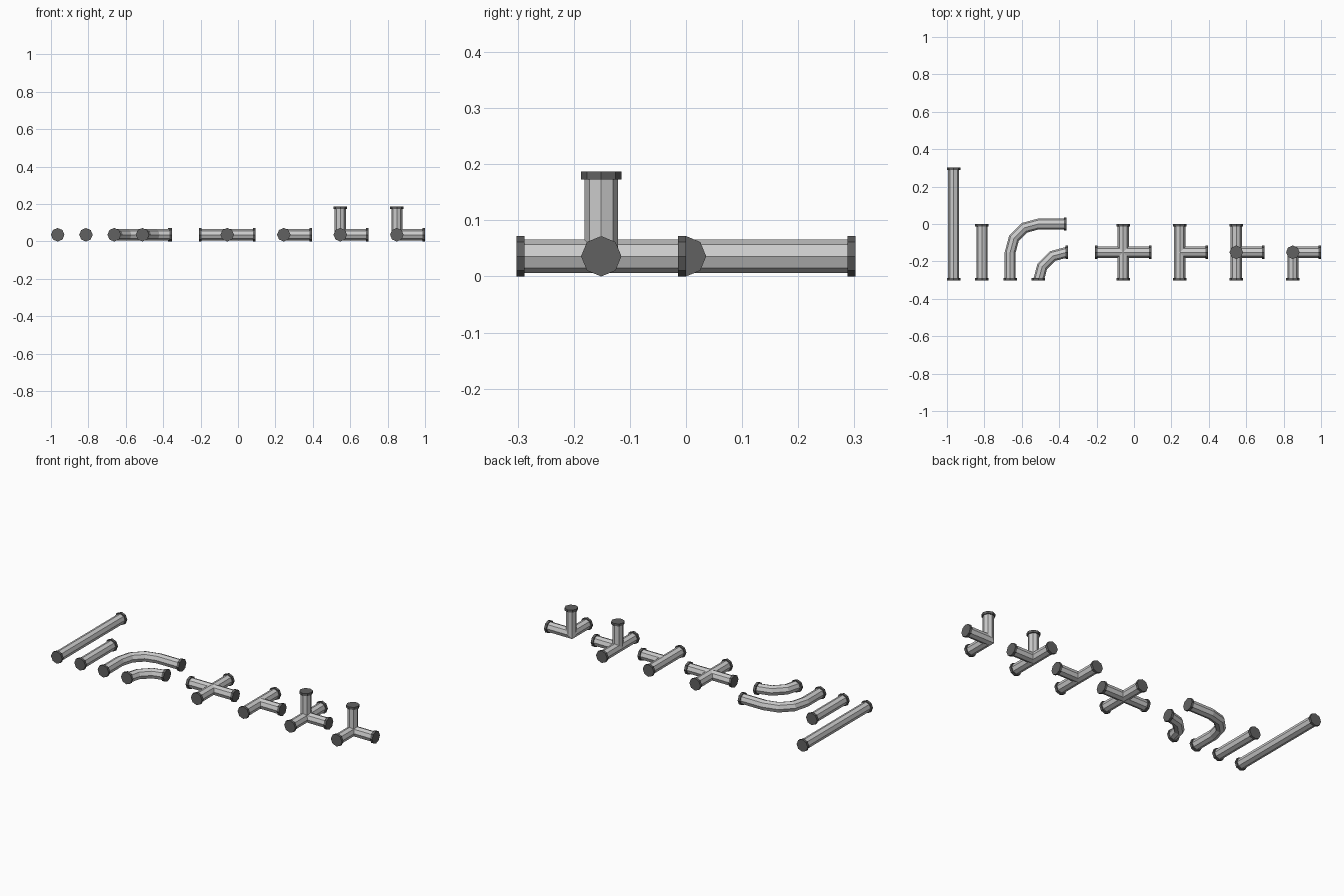
import bpy, math
from mathutils import Vector

if "Cube" in bpy.data.objects:
    bpy.data.objects.remove(bpy.data.objects["Cube"])

M = 2 - 0.036          # span of the row from first axis to last pipe end
M = M / 13             # grid module (about 0.151)
R, RF, F = 0.0295, 0.036, 0.0143   # pipe radius, flange radius, flange thickness
SIDES = 8
Z = RF
X0 = -1 + RF

dark = bpy.data.materials.new("dark_flange")
dark.diffuse_color = (0.12, 0.12, 0.12, 1)
dark.use_nodes = True
dark.node_tree.nodes["Principled BSDF"].inputs["Base Color"].default_value = dark.diffuse_color


def make(name, verts, faces, mat=None):
    me = bpy.data.meshes.new(name)
    me.from_pydata([tuple(v) for v in verts], [], faces)
    me.update()
    ob = bpy.data.objects.new(name, me)
    bpy.context.collection.objects.link(ob)
    if mat:
        me.materials.append(mat)
    return ob


def frame(d):
    """Two axes across direction d, so that u x v = d."""
    up = Vector((0, 0, 1)) if abs(d.z) < 0.9 else Vector((0, 1, 0))
    u = up.cross(d).normalized()
    return u, d.cross(u)


def offsets(d, r):
    u, v = frame(d)
    return [r * (math.cos(a) * u + math.sin(a) * v)
            for a in (2 * math.pi * i / SIDES for i in range(SIDES))]


def bridge(a, b):
    """Side faces between ring starting at index a and ring at index b."""
    return [(a + i, a + (i + 1) % SIDES, b + (i + 1) % SIDES, b + i) for i in range(SIDES)]


def flange(name, end, d):
    ring = offsets(d, RF)
    verts = [end - d * F + o for o in ring] + [end + o for o in ring]
    faces = bridge(0, SIDES)
    faces += [tuple(range(SIDES))[::-1], tuple(range(SIDES, 2 * SIDES))]
    make(name + "_flange", verts, faces, dark)


def sweep(name, stations):
    """Pipe through (point, direction) stations with a flange on both ends."""
    verts, faces = [], []
    for k, (p, d) in enumerate(stations):
        verts += [p + o for o in offsets(d, R)]
        if k:
            faces += bridge((k - 1) * SIDES, k * SIDES)
    make(name, verts, faces)
    flange(name, stations[0][0], -stations[0][1])
    flange(name, stations[-1][0], stations[-1][1])


def junction(name, x, dirs):
    """Arms of length M meeting at a mitred centre."""
    c = Vector((x, -M, Z))
    dirs = [Vector(d) for d in dirs]
    verts, faces = [], []
    for d in dirs:
        n = len(verts)
        ring = offsets(d, R)
        others = [e for e in dirs if e != d]
        for o in ring:
            t = max(0 if e.dot(d) < -0.5 else o.dot(e) for e in others)
            verts.append(c + o + d * t)
        verts += [c + o + d * (M - F / 2) for o in ring]
        faces += bridge(n, n + SIDES)
        flange(name, c + d * M, d)
    make(name, verts, faces)


def arc(cx, cy, r):
    """Quarter turn from heading +y to heading +x in three segments."""
    out = []
    for k in range(4):
        a = math.radians(30 * k)
        out.append((Vector((cx - r * math.cos(a), cy + r * math.sin(a), Z)),
                    Vector((math.sin(a), math.cos(a), 0))))
    return out


EX, EY = Vector((1, 0, 0)), Vector((0, 1, 0))

# straight pipes
sweep("long_pipe", [(Vector((X0, -2 * M, Z)), EY), (Vector((X0, 2 * M, Z)), EY)])
sweep("short_pipe", [(Vector((X0 + M, -2 * M, Z)), EY), (Vector((X0 + M, 0, Z)), EY)])

# wide elbow with straight ends
x = X0 + 2 * M
sweep("wide_elbow", [(Vector((x, -2 * M, Z)), EY)] + arc(x + M, -M, M)
      + [(Vector((x + 2 * M, 0, Z)), EX)])

# tight elbow, its last flange standing slightly proud
x = X0 + 3 * M
sweep("tight_elbow", arc(x + M, -2 * M, M) + [(Vector((x + M + F / 2, -M, Z)), EX)])

# junctions
px, nx, py, ny, pz = (1, 0, 0), (-1, 0, 0), (0, 1, 0), (0, -1, 0), (0, 0, 1)
junction("cross_junction", X0 + 6 * M, [px, nx, py, ny])
junction("tee_junction", X0 + 8 * M, [px, py, ny])
junction("four_way_junction", X0 + 10 * M, [px, py, ny, pz])
junction("corner_junction", X0 + 12 * M, [px, ny, pz])
